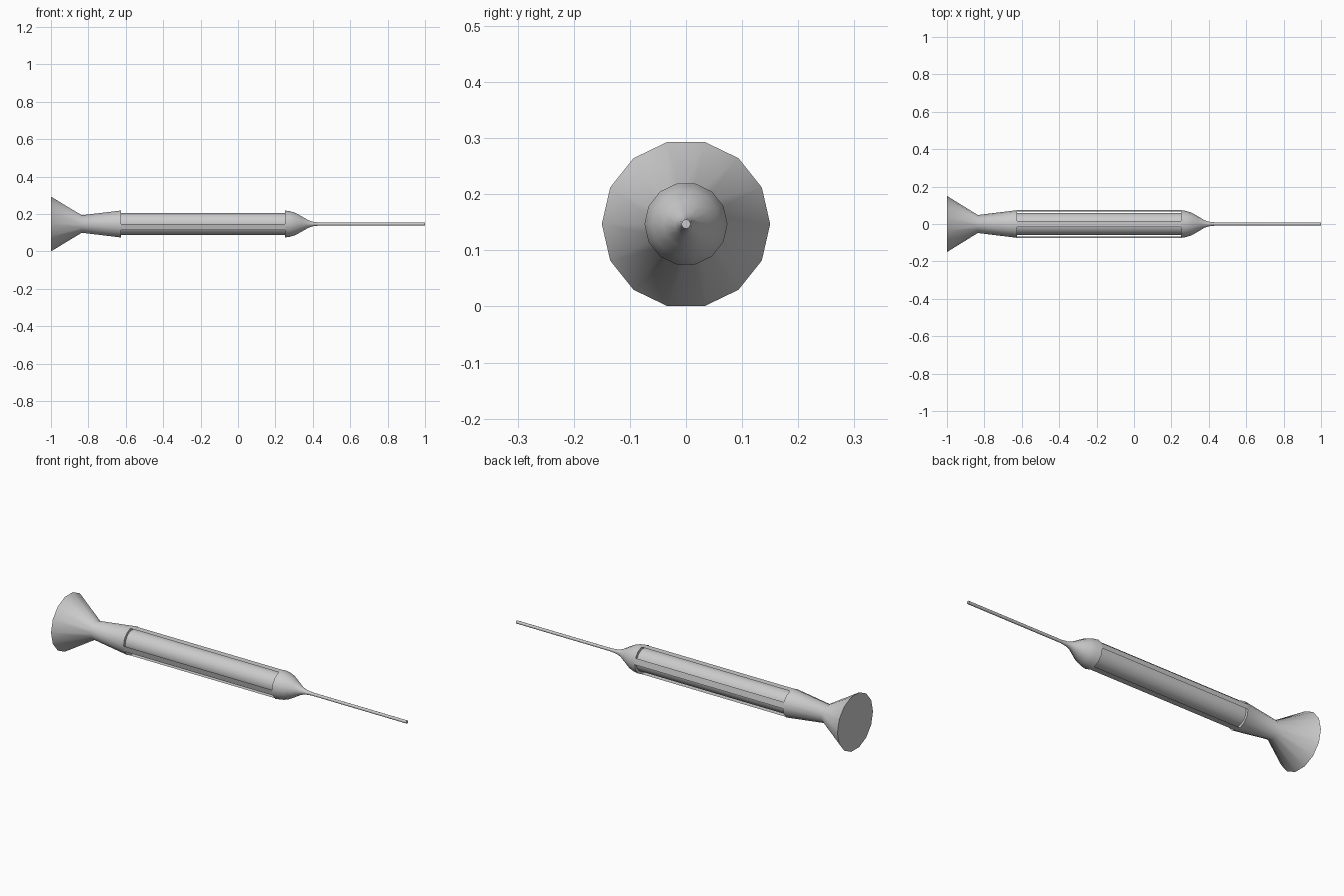
import bpy, bmesh
from math import cos, sin, pi, radians

if "Cube" in bpy.data.objects:
    bpy.data.objects.remove(bpy.data.objects["Cube"])

SIDES = 14
AXIS_Z = 0.147


def ring_point(x, r, k):
    a = 2 * pi * k / SIDES
    return (x, r * cos(a), AXIS_Z + r * sin(a))


def finish(name, bm):
    mesh = bpy.data.meshes.new(name)
    bm.to_mesh(mesh)
    bm.free()
    ob = bpy.data.objects.new(name, mesh)
    bpy.context.collection.objects.link(ob)
    bpy.ops.object.select_all(action='DESELECT')
    ob.select_set(True)
    bpy.context.view_layer.objects.active = ob
    bpy.ops.object.shade_smooth_by_angle(angle=radians(40))
    return ob


def lathe(name, profile, caps=True):
    """Revolve (x, radius) points about the long axis."""
    bm = bmesh.new()
    rings = [[bm.verts.new(ring_point(x, r, k)) for k in range(SIDES)]
             for x, r in profile]
    for a, b in zip(rings, rings[1:]):
        for k in range(SIDES):
            n = (k + 1) % SIDES
            bm.faces.new((a[k], a[n], b[n], b[k]))
    if caps:
        bm.faces.new(rings[0])
        bm.faces.new(rings[-1])
    bmesh.ops.recalc_face_normals(bm, faces=bm.faces)
    return finish(name, bm)


X0, X1, R = -0.625, 0.252, 0.074

# flared end with tapered neck
lathe("flared_end", [(-1, 0.15), (-0.835, 0.048), (X0, R)])

# recessed inner barrel
lathe("inner_barrel", [(X0, 0.0595), (X1, 0.0595)], caps=False)

# rounded nose running into the thin needle
lathe("nose_and_needle", [(X1, R), (0.28, 0.0695), (0.307, 0.061), (0.342, 0.041),
                          (0.377, 0.020), (0.40, 0.0125), (0.44, 0.008), (1, 0.008)])

# four thin outer strips bridging the barrel, with open slots between
bm = bmesh.new()
for k in (0, 3, 7, 10):
    bm.faces.new([bm.verts.new(ring_point(x, R, j))
                  for x, j in ((X0, k), (X0, k + 1), (X1, k + 1), (X1, k))])
for f in bm.faces:
    f.normal_update()
    c = f.calc_center_median()
    if f.normal.y * c.y + f.normal.z * (c.z - AXIS_Z) < 0:
        f.normal_flip()
finish("outer_strips", bm)
